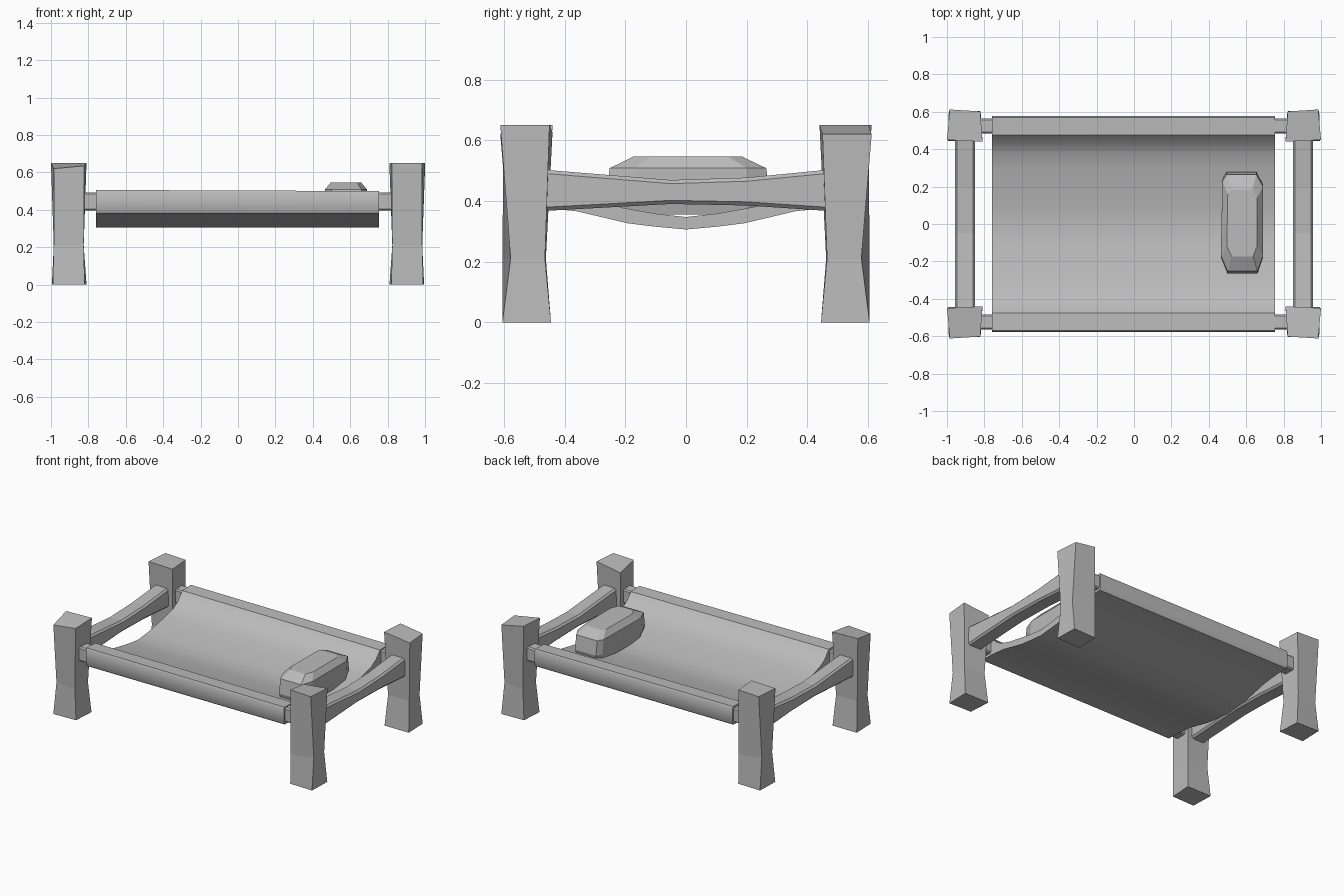
import bpy, math

cube = bpy.data.objects.get("Cube")
if cube:
    bpy.data.objects.remove(cube, do_unlink=True)

grey = bpy.data.materials.new("plain_grey")
grey.use_nodes = True
colour = (0.5, 0.5, 0.5, 1)
grey.diffuse_color = colour
for node in grey.node_tree.nodes:
    if node.type == 'BSDF_PRINCIPLED':
        node.inputs["Base Color"].default_value = colour


def loft(name, rings, bevel=0, smooth=None):
    """Skin a stack of rings with equal point counts and cap both ends."""
    n = len(rings[0])
    verts = [p for ring in rings for p in ring]
    faces = [list(range(n)), list(range(len(verts) - n, len(verts)))]
    for r in range(len(rings) - 1):
        for i in range(n):
            a, b = r * n + i, r * n + (i + 1) % n
            faces.append((a, b, b + n, a + n))
    mesh = bpy.data.meshes.new(name)
    mesh.from_pydata(verts, [], faces)
    mesh.materials.append(grey)
    obj = bpy.data.objects.new(name, mesh)
    bpy.context.collection.objects.link(obj)
    bpy.ops.object.select_all(action='DESELECT')
    obj.select_set(True)
    bpy.context.view_layer.objects.active = obj
    bpy.ops.object.mode_set(mode='EDIT')
    bpy.ops.mesh.select_all(action='SELECT')
    bpy.ops.mesh.normals_make_consistent(inside=False)
    bpy.ops.object.mode_set(mode='OBJECT')
    if bevel:
        mod = obj.modifiers.new("chamfer", 'BEVEL')
        mod.width = bevel
        mod.segments = 1
    if smooth:
        mesh.shade_smooth()
        mesh.set_sharp_from_angle(angle=math.radians(smooth))
    return obj


# Hewn corner posts, waisted low down, with unevenly cut tops.
# Corner order: outer, inner in x, inner in both, inner in y.
foot = [(0.99, 0.605), (0.82, 0.6), (0.81, 0.445), (0.995, 0.445)]
waist = [(0.985, 0.578), (0.825, 0.605), (0.825, 0.462), (0.985, 0.465)]
head = [(0.985, 0.612), (0.822, 0.602), (0.81, 0.44), (1.0, 0.45)]
posts = {
    "front_right_post": (-1, -1, (0.03, 0.015, 0, 0)),
    "front_left_post": (1, -1, (0, 0, 0.025, 0)),
    "back_right_post": (-1, 1, (0, 0, 0, 0)),
    "back_left_post": (1, 1, (0.03, 0, 0, 0.03)),
}
for name, (sx, sy, drops) in posts.items():
    rings = [[(sx * x, sy * y, z) for x, y in outline]
             for outline, z in ((foot, 0), (waist, 0.21))]
    rings.append([(sx * x, sy * y, 0.65 - d) for (x, y), d in zip(head, drops)])
    loft(name, rings)

# Bowed end rails between the posts
for name, s in (("left_end_rail", 1), ("right_end_rail", -1)):
    rings = []
    for y, low, high in ((-0.47, 0.367, 0.503), (-0.05, 0.39, 0.469),
                         (0.2, 0.385, 0.477), (0.47, 0.367, 0.503)):
        rings.append([(s * 0.85, y, low), (s * 0.958, y, low),
                      (s * 0.958, y, high), (s * 0.85, y, high)])
    loft(name, rings, bevel=0.012)

# Long rails, mostly hidden in the cloth sleeves
for name, s in (("front_rail", -1), ("back_rail", 1)):
    rings = [[(x, s * 0.483, 0.395), (x, s * 0.564, 0.395),
              (x, s * 0.564, 0.492), (x, s * 0.483, 0.492)] for x in (-0.84, 0.84)]
    loft(name, rings, bevel=0.008)

# Sagging cloth with a sleeve around each long rail
upper = [(0, 0.347), (0.1, 0.358), (0.19, 0.374), (0.3, 0.395), (0.38, 0.418),
         (0.43, 0.448), (0.475, 0.5)]
sleeve = [(0.57, 0.503), (0.577, 0.49), (0.577, 0.395), (0.568, 0.38)]
lower = [(0.475, 0.378), (0.36, 0.366), (0.19, 0.326), (0.1, 0.315), (0, 0.306)]
half = upper + sleeve + lower
section = half + [(-y, z) for y, z in reversed(half[1:-1])]
rings = []
for x, lift in ((-0.76, 0.003), (0, 0), (0.755, -0.003)):
    rings.append([(x, y, z + (lift if z > 0.45 else 0)) for y, z in section])
loft("cloth_bed", rings, smooth=35)

# Faceted pillow
outline = [(0.465, -0.18), (0.5, -0.265), (0.66, -0.265), (0.69, -0.18),
           (0.69, 0.21), (0.655, 0.278), (0.495, 0.278), (0.472, 0.24)]
cx, cy = 0.577, 0.005
rings = []
for z, fx, fy in ((0.355, 0.88, 0.94), (0.41, 1, 1), (0.508, 1, 0.95), (0.546, 0.72, 0.66)):
    rings.append([(cx + (x - cx) * fx, cy + (y - cy) * fy, z) for x, y in outline])
loft("pillow", rings)
